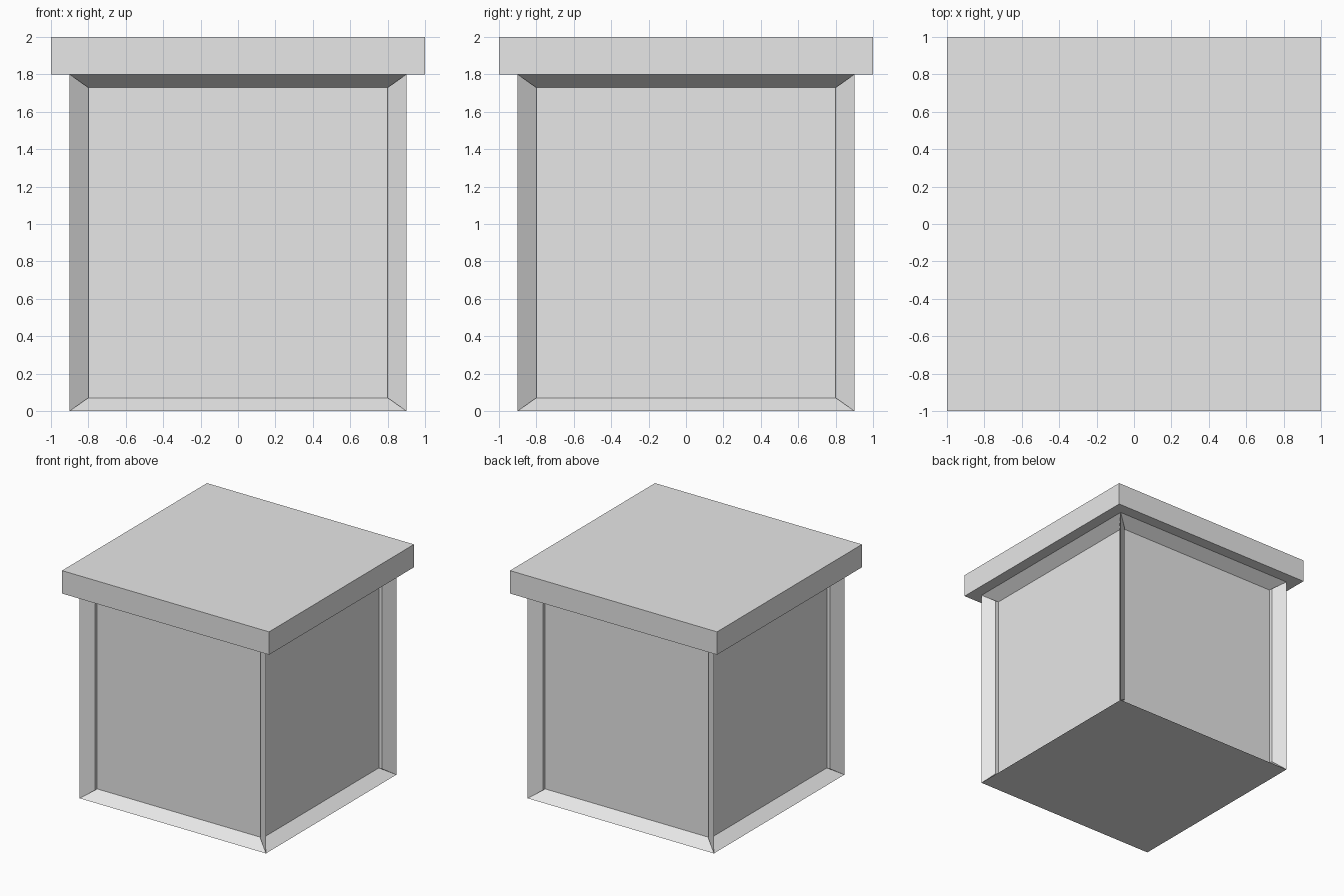
import bpy
import bmesh
from mathutils import Matrix, Vector

cube = bpy.data.objects.get("Cube")
if cube:
    bpy.data.objects.remove(cube, do_unlink=True)

# One plain grey for the whole crate
grey = bpy.data.materials.new("light_grey")
grey.use_nodes = True
colour = (0.8, 0.8, 0.8, 1)
grey.diffuse_color = colour
grey.node_tree.nodes["Principled BSDF"].inputs["Base Color"].default_value = colour


def box(name, width, bottom, top, panel=0):
    """Square box; panel sets the border and depth of recessed sides."""
    bm = bmesh.new()
    bmesh.ops.create_cube(bm, size=1)
    bmesh.ops.scale(bm, vec=(width, width, top - bottom), verts=bm.verts)
    bmesh.ops.translate(bm, vec=(0, 0, (top + bottom) / 2), verts=bm.verts)
    bm.normal_update()
    if panel:
        sides = [f for f in bm.faces if abs(f.normal.z) < 0.5]
        for side in sides:
            direction = side.normal.copy()
            bmesh.ops.inset_individual(bm, faces=[side], thickness=panel)
            bmesh.ops.translate(bm, vec=-direction * panel, verts=side.verts)
    bmesh.ops.recalc_face_normals(bm, faces=bm.faces)
    mesh = bpy.data.meshes.new(name)
    bm.to_mesh(mesh)
    bm.free()
    mesh.materials.append(grey)
    obj = bpy.data.objects.new(name, mesh)
    bpy.context.collection.objects.link(obj)
    return obj


# Body with a recessed panel on each side
box("crate_body", 1.8, 0, 1.8, panel=0.1)

# Overhanging flat lid
box("crate_lid", 2, 1.8, 2)
